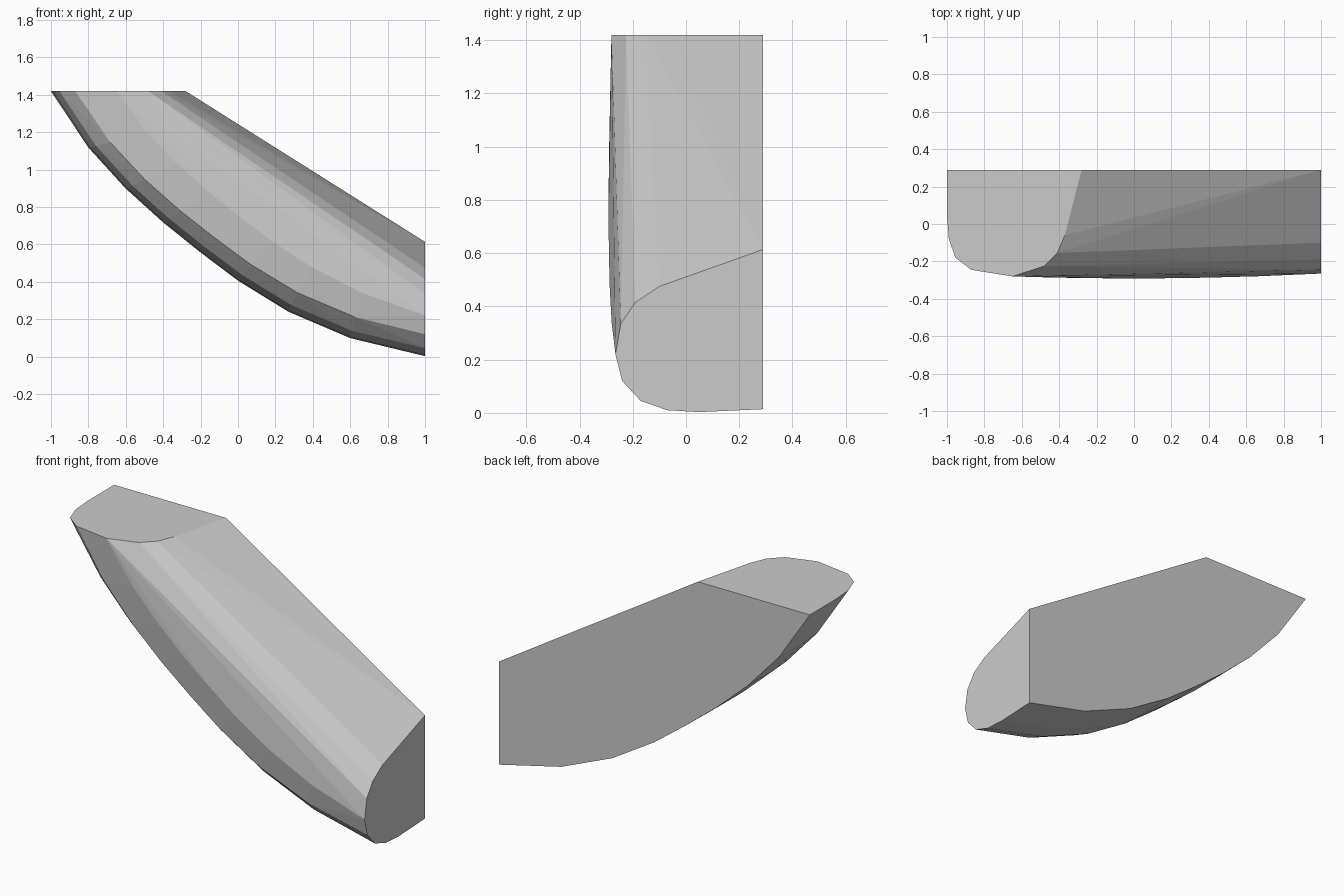
import bpy
import bmesh
from mathutils import Vector

if "Cube" in bpy.data.objects:
    bpy.data.objects.remove(bpy.data.objects["Cube"], do_unlink=True)

# Plain stone grey
grey = bpy.data.materials.new("stone_grey")
grey.use_nodes = True
colour = (0.6, 0.6, 0.6, 1)
grey.diffuse_color = colour
grey.node_tree.nodes["Principled BSDF"].inputs["Base Color"].default_value = colour

# Matching outlines of the two cut ends, from upper back round to lower back
side_cut = [(0.29, 0.614), (-0.1, 0.475), (-0.19, 0.415), (-0.245, 0.335),
            (-0.265, 0.22), (-0.24, 0.12), (-0.17, 0.045), (-0.07, 0.01),
            (0.05, 0.003), (0.29, 0.014)]
top_cut = [(-0.28, 0.29), (-0.37, -0.06), (-0.41, -0.155), (-0.48, -0.225),
           (-0.65, -0.28), (-0.87, -0.245), (-0.955, -0.18), (-0.99, -0.08),
           (-1, 0.05), (-1, 0.29)]
# How much of the belly's sag each outline point takes
sag_share = [0, 0, 0.08, 0.32, 0.65, 0.9, 0.97, 1, 1, 1]
# Sag along the length: (fraction from side cut to top cut, depth)
sag = [(0, 0), (0.2, 0.187), (0.365, 0.28), (0.5, 0.305), (0.6, 0.296),
       (0.7, 0.277), (0.8, 0.238), (0.9, 0.16), (1, 0)]

# Sweep the sections and skin them as one convex block
bm = bmesh.new()
for t, depth in sag:
    for (y0, z0), (x1, y1), share in zip(side_cut, top_cut, sag_share):
        p = Vector((1, y0, z0)).lerp(Vector((x1, y1, 1.42)), t)
        p.z -= depth * share
        if p.y < -0.2:
            p.y -= 0.07 * t * (1 - t)
        bm.verts.new(p)
hull = bmesh.ops.convex_hull(bm, input=bm.verts[:])
loose = {v for v in hull["geom_interior"] + hull["geom_unused"]
         if isinstance(v, bmesh.types.BMVert) and not v.link_faces}
bmesh.ops.delete(bm, geom=list(loose), context="VERTS")

# Merge the flat cuts into single faces
bmesh.ops.dissolve_limit(bm, angle_limit=0.015, verts=bm.verts[:], edges=bm.edges[:])
bmesh.ops.recalc_face_normals(bm, faces=bm.faces[:])

mesh = bpy.data.meshes.new("curved_block")
bm.to_mesh(mesh)
bm.free()
mesh.materials.append(grey)
block = bpy.data.objects.new("curved_block", mesh)
bpy.context.collection.objects.link(block)
